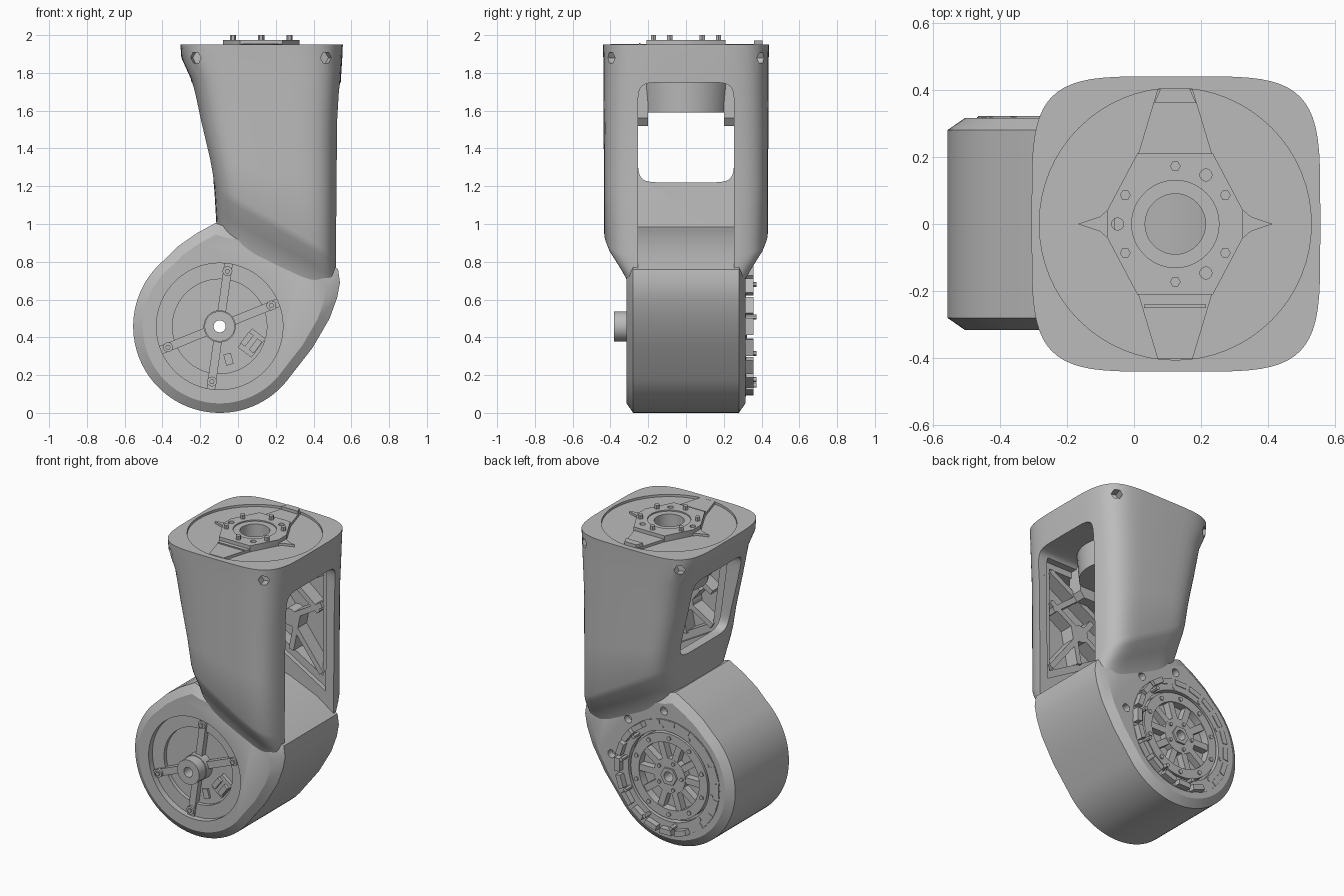
import bpy, bmesh
from math import sin, cos, pi, radians, copysign
from mathutils import Vector

if "Cube" in bpy.data.objects:
    bpy.data.objects.remove(bpy.data.objects["Cube"], do_unlink=True)

grey = bpy.data.materials.new("machined_grey")
grey.use_nodes = True
grey.diffuse_color = (0.5, 0.5, 0.5, 1)
for node in grey.node_tree.nodes:
    if node.type == 'BSDF_PRINCIPLED':
        node.inputs["Base Color"].default_value = (0.5, 0.5, 0.5, 1)

parts = []


def loft(name, rings):
    """Skin a list of equal-length rings and cap both ends."""
    bm = bmesh.new()
    vs = [[bm.verts.new(p) for p in ring] for ring in rings]
    n = len(vs[0])
    for a, b in zip(vs, vs[1:]):
        for i in range(n):
            bm.faces.new((a[i], a[(i + 1) % n], b[(i + 1) % n], b[i]))
    bm.faces.new(vs[0])
    bm.faces.new(vs[-1])
    bmesh.ops.recalc_face_normals(bm, faces=bm.faces[:])
    mesh = bpy.data.meshes.new(name)
    bm.to_mesh(mesh)
    bm.free()
    mesh.materials.append(grey)
    o = bpy.data.objects.new(name, mesh)
    bpy.context.collection.objects.link(o)
    parts.append(o)
    return o


def slab(name, pts, axis, a, b):
    """Extrude a flat outline along an axis from a to b."""
    place = {'X': lambda u, v, w: (w, u, v),
             'Y': lambda u, v, w: (u, w, v),
             'Z': lambda u, v, w: (u, v, w)}[axis]
    return loft(name, [[place(u, v, w) for u, v in pts] for w in (a, b)])


def rod(name, p0, p1, r0, r1=None, n=48):
    p0, p1 = Vector(p0), Vector(p1)
    q = (p1 - p0).to_track_quat('Z', 'Y')
    circle = [Vector((cos(2 * pi * i / n), sin(2 * pi * i / n), 0)) for i in range(n)]
    r1 = r0 if r1 is None else r1
    return loft(name, [[p + q @ (c * r) for c in circle] for p, r in ((p0, r0), (p1, r1))])


def bar(name, p, q, width, a, b):
    """Straight strip between two points of the xz plane."""
    p, q = Vector(p), Vector(q)
    d = (q - p).normalized() * width / 2
    s = Vector((-d.y, d.x))
    return slab(name, [p + s, q + s, q - s, p - s], 'Y', a, b)


def cut(target, cutter):
    m = target.modifiers.new("cut", 'BOOLEAN')
    m.operation, m.solver, m.object = 'DIFFERENCE', 'EXACT', cutter
    bpy.context.view_layer.objects.active = target
    bpy.ops.object.modifier_apply(modifier=m.name)
    parts.remove(cutter)
    bpy.data.objects.remove(cutter, do_unlink=True)


def rounded(cx, cy, hx, hy, power, n=64):
    """Rounded-square outline."""
    def e(v):
        return copysign(abs(v) ** (2 / power), v)
    return [(cx + hx * e(cos(2 * pi * i / n)), cy + hy * e(sin(2 * pi * i / n))) for i in range(n)]


CX, CZ, R = -0.097, 0.458, 0.458   # drum axis and radius


def drum(angle, r):
    t = radians(angle)
    return (CX + r * cos(t), CZ + r * sin(t))


def drum_rod(name, at, y0, y1, r, n=48):
    return rod(name, (at[0], y0, at[1]), (at[0], y1, at[1]), r, n=n)


# Upper housing: left x, left z, right x, right z, half depth of each section
sections = [(-0.305, 1.95, 0.555, 1.95, 0.44), (-0.30, 1.88, 0.552, 1.88, 0.438),
            (-0.25, 1.77, 0.545, 1.77, 0.437), (-0.203, 1.55, 0.532, 1.55, 0.436),
            (-0.155, 1.35, 0.528, 1.2, 0.435), (-0.128, 1.21, 0.525, 0.83, 0.434),
            (-0.124, 1.16, 0.527, 0.79, 0.417), (-0.118, 1.06, 0.533, 0.715, 0.365),
            (-0.114, 0.99, 0.537, 0.66, 0.33), (-0.11, 0.93, 0.537, 0.62, 0.314)]
rings = []
for xl, zl, xr, zr, h in sections:
    outline = rounded((xl + xr) / 2, 0, (xr - xl) / 2, h, 4.6)
    rings.append([(x, y, zl + (zr - zl) * (x - xl) / (xr - xl)) for x, y in outline])
housing = loft("upper_housing", rings)

# Windows, lower cavity, shallow and deep side pockets
cut(housing, slab("cutter", rounded(0, 1.485, 0.255, 0.265, 8), 'X', -0.7, 0.7))
cut(housing, slab("cutter", [(-0.07, 1.35), (-0.05, 0.85), (0.1, 0.6), (0.7, 0.5), (0.7, 1.6), (0, 1.6)],
                  'Y', -0.255, 0.255))
cut(housing, slab("cutter", [(-0.06, 1.2), (0.46, 0.9), (0.47, 1.72), (-0.13, 1.72)], 'Y', -0.285, 0.285))
cut(housing, slab("cutter", [(0, 1.22), (0.42, 0.98), (0.42, 1.68), (-0.06, 1.68)], 'Y', -0.36, 0.36))

# Corner screw holes and shallow round top dish
for x, sx in ((-0.228, -1), (0.467, 1)):
    for sy in (-1, 1):
        cut(housing, rod("cutter", (x - sx * 0.02, sy * 0.34, 1.88),
                         (x + sx * 0.02, sy * 0.46, 1.88), 0.033, n=6))
TX = 0.123
cut(housing, rod("cutter", (TX, 0, 1.935), (TX, 0, 2.1), 0.405, n=64))

# Truss ribs and upper shoulders inside both cheeks
for side in (-1, 1):
    ys = sorted((side * 0.268, side * 0.37))
    for p, q in (((0, 1.2), (0.42, 1.45)), ((0.42, 1.0), (0.1, 1.42)), ((0, 1.42), (0.42, 1.66)),
                 ((0.4, 1.4), (0.05, 1.68)), ((0.2, 1.1), (0.25, 1.35))):
        bar("cheek_rib", p, q, 0.035, *ys)
    drum_rod("cheek_boss", (0.19, 1.31), ys[0], ys[1], 0.055)
    slab("shoulder", [(0, 1.56), (0.03, 1.52), (0.22, 1.52), (0.25, 1.56), (0.25, 1.8), (0, 1.8)],
         'Y', *sorted((side * 0.2, side * 0.3)))

# Lower body: drum with a tail reaching under the housing
profile = [drum(130 + 195 * i / 48, R) for i in range(49)]
profile += [(0.395, 0.345), (0.485, 0.5), (0.525, 0.61), (0.54, 0.69), (0.53, 0.76), (0.4, 0.85),
            (0.2, 0.935), (0.08, 0.965), (-0.06, 0.985), (-0.12, 1.005), (-0.22, 0.95), (-0.32, 0.88)]
body = loft("drum_body", [[(CX + (x - CX) * s, y, CZ + (z - CZ) * s) for x, z in profile]
                          for y, s in ((-0.315, 0.89), (-0.28, 1), (0.28, 1), (0.315, 0.89))])
axis = (CX, CZ)
cut(body, drum_rod("cutter", axis, -0.4, -0.275, 0.335, n=64))
cut(body, drum_rod("cutter", axis, -0.4, -0.25, 0.25, n=64))
cut(body, drum_rod("cutter", axis, 0.262, 0.4, 0.315, n=64))
cut(body, drum_rod("cutter", axis, -0.5, 0.5, 0.032))
for angle in (5, 45, 85):
    cut(body, drum_rod("cutter", drum(angle, 0.422), 0.27, 0.4, 0.026, n=24))

# Front of the drum: spokes, bolts, hub, connector
front_hub = drum_rod("front_hub", axis, -0.31, -0.24, 0.085)
front_boss = drum_rod("front_boss", axis, -0.38, -0.3, 0.08)
for o in (front_hub, front_boss):
    cut(o, drum_rod("cutter", axis, -0.5, 0.5, 0.032))
for angle in (22, 82, 202, 262):
    bar("front_spoke", drum(angle, 0.07), drum(angle, 0.335), 0.045, -0.288, -0.24)
    drum_rod("spoke_bolt", drum(angle, 0.295), -0.302, -0.28, 0.026, n=16)
    drum_rod("spoke_bolt_head", drum(angle, 0.295), -0.312, -0.30, 0.014, n=6)
bar("connector_base", (0.035, 0.32), (0.11, 0.42), 0.09, -0.275, -0.24)
for dx, dz in ((-0.025, 0.02), (0.02, -0.015)):
    bar("connector_plug", (0.05 + dx, 0.34 + dz), (0.095 + dx, 0.4 + dz), 0.032, -0.295, -0.27)
bar("small_chip", drum(285, 0.15), drum(285, 0.21), 0.04, -0.265, -0.24)

# Back of the drum: sunk ring with raised segments on one side, and open wheel
ring = drum_rod("back_ring", axis, 0.28, 0.318, 0.37, n=64)
cut(ring, drum_rod("cutter", axis, 0.2, 0.4, 0.295, n=64))
for i in range(20):
    t = 18 * i - 108
    raised = t <= 54
    slab("ring_block", [drum(t - 7, 0.335), drum(t - 7, 0.37), drum(t + 7, 0.37), drum(t + 7, 0.335)],
         'Y', 0.30, 0.358 if raised else 0.322)
    if i % 2 == 0:
        drum_rod("ring_bolt", drum(t + 9, 0.315), 0.30, 0.372 if raised else 0.322, 0.013, n=12)
rim = drum_rod("wheel_rim", axis, 0.25, 0.315, 0.28, n=64)
cut(rim, drum_rod("cutter", axis, 0.2, 0.4, 0.22, n=64))
back_hub = drum_rod("back_hub", axis, 0.25, 0.31, 0.115)
hub_cap = drum_rod("hub_cap", axis, 0.30, 0.322, 0.06, n=6)
for o in (back_hub, hub_cap):
    cut(o, drum_rod("cutter", axis, 0.1, 0.5, 0.032))
for i in range(10):
    t = 36 * i
    bar("wheel_spoke", drum(t, 0.09), drum(t, 0.25), 0.042, 0.255, 0.308)
    drum_rod("wheel_bolt", drum(t + 18, 0.25), 0.31, 0.322, 0.014, n=12)
    if i % 2:
        drum_rod("hub_bolt", drum(t, 0.09), 0.305, 0.32, 0.012, n=12)

# Top mount: barrel, six-sided plate, arms, bolts
barrel = rod("top_barrel", (TX, 0, 1.59), (TX, 0, 1.93), 0.235, 0.26)
plate = slab("mount_plate", [(0.01, 0.21), (-0.08, 0.04), (-0.08, -0.04), (0.01, -0.21),
                             (0.235, -0.21), (0.325, -0.04), (0.325, 0.04), (0.235, 0.21)],
             'Z', 1.925, 1.975)
cut(plate, rod("cutter", (TX, 0, 1.967), (TX, 0, 2.1), 0.13))
for o in (housing, barrel, plate):
    cut(o, rod("cutter", (TX, 0, 1.4), (TX, 0, 2.1), 0.09))
for s in (-1, 1):
    slab("mount_arm", [(0.01, s * 0.2), (0.235, s * 0.2), (0.175, s * 0.4), (0.07, s * 0.4)],
         'Z', 1.92, 1.952)
    slab("mount_spike", [(TX + s * 0.18, 0.06), (TX + s * 0.225, 0.022), (TX + s * 0.29, 0),
                         (TX + s * 0.225, -0.022), (TX + s * 0.18, -0.06)], 'Z', 1.92, 1.95)
slab("end_stop", [(0.06, 0.36), (0.185, 0.36), (0.165, 0.405), (0.08, 0.405)], 'Z', 1.92, 1.972)
slab("arm_strip", [(0.03, -0.25), (0.215, -0.25), (0.215, -0.24), (0.03, -0.24)], 'Z', 1.93, 1.957)
for angle in (30, 58, 90, 150, 180, 210, 270, 302, 330):
    x, y = TX + 0.172 * cos(radians(angle)), 0.172 * sin(radians(angle))
    if angle in (58, 180, 302):
        cut(plate, rod("cutter", (x, y, 1.945), (x, y, 2.1), 0.018, n=16))
    else:
        rod("mount_bolt", (x, y, 1.96), (x, y, 2.0), 0.016, n=6)

# Smooth shading with sharp edges kept
bpy.ops.object.select_all(action='DESELECT')
for o in parts:
    o.select_set(True)
bpy.context.view_layer.objects.active = housing
bpy.ops.object.shade_smooth_by_angle(angle=radians(30))
